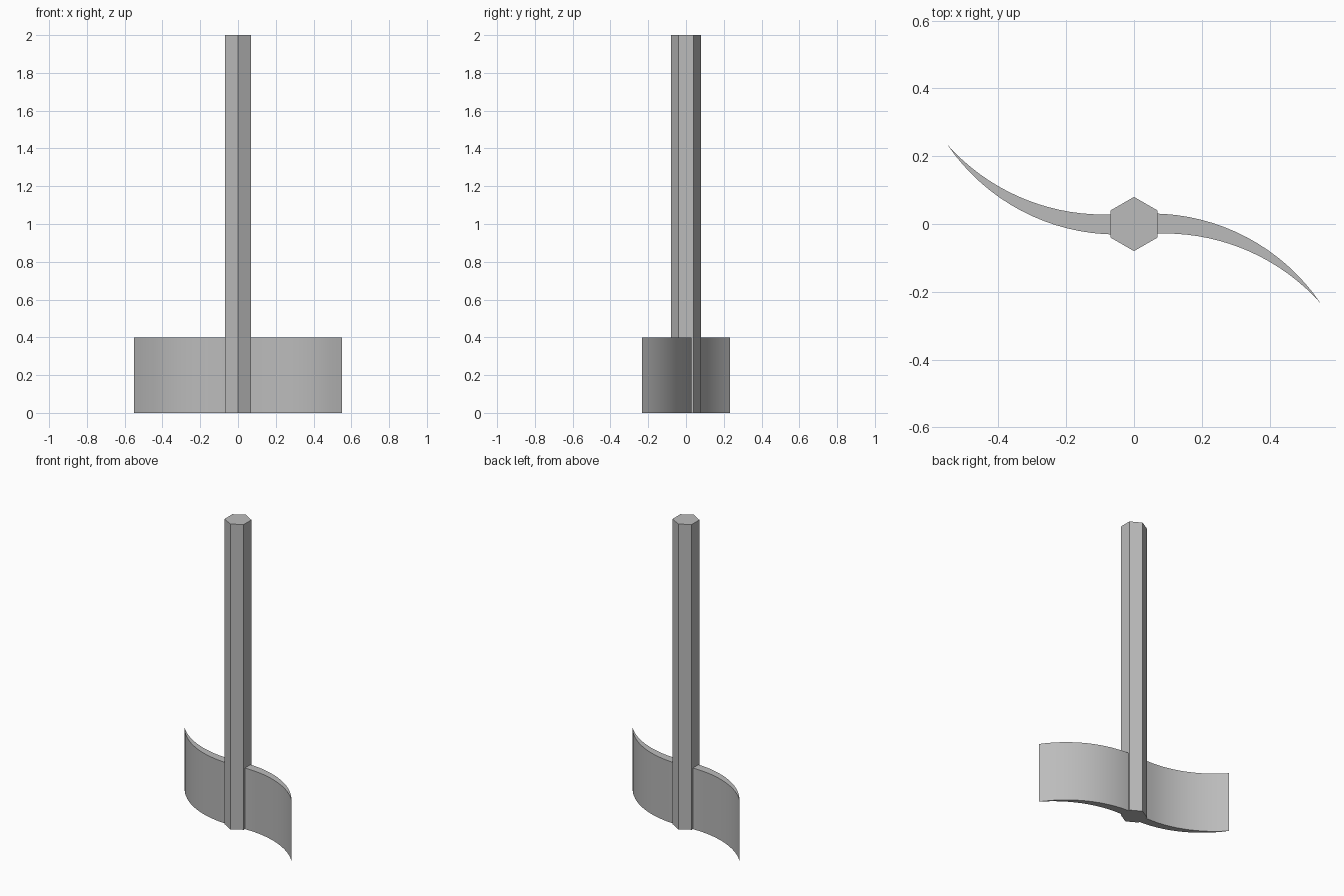
import bpy, bmesh, math
from mathutils import Matrix

cube = bpy.data.objects.get("Cube")
if cube:
    bpy.data.objects.remove(cube, do_unlink=True)

GREY = (0.5, 0.5, 0.5, 1)
metal = bpy.data.materials.new("grey_metal")
metal.use_nodes = True
metal.diffuse_color = GREY
metal.node_tree.nodes["Principled BSDF"].inputs["Base Color"].default_value = GREY

TIP_X, TIP_Y = 0.55, -0.233
STEPS = 16


def extrude_outline(name, points, height, smooth=False):
    """Make a vertical prism standing on the ground from a flat outline."""
    bm = bmesh.new()
    base = bm.faces.new([bm.verts.new((x, y, 0)) for x, y in points])
    top = bmesh.ops.extrude_face_region(bm, geom=[base], use_keep_orig=True)
    verts = [v for v in top["geom"] if isinstance(v, bmesh.types.BMVert)]
    bmesh.ops.translate(bm, verts=verts, vec=(0, 0, height))
    bmesh.ops.recalc_face_normals(bm, faces=bm.faces[:])
    mesh = bpy.data.meshes.new(name)
    bm.to_mesh(mesh)
    bm.free()
    mesh.materials.append(metal)
    obj = bpy.data.objects.new(name, mesh)
    bpy.context.collection.objects.link(obj)
    if smooth:
        bpy.ops.object.select_all(action="DESELECT")
        obj.select_set(True)
        bpy.context.view_layer.objects.active = obj
        bpy.ops.object.shade_smooth_by_angle(angle=math.radians(30))
    return obj


def arc_to_tip(start_x, start_y):
    """Arc that leaves horizontally and curls down to the blade tip."""
    dx, drop = TIP_X - start_x, start_y - TIP_Y
    radius = (dx * dx + drop * drop) / (2 * drop)
    sweep = math.asin(dx / radius)
    return [(start_x + radius * math.sin(sweep * i / STEPS),
             start_y - radius * (1 - math.cos(sweep * i / STEPS)))
            for i in range(STEPS + 1)]


# Hexagonal shaft
hexagon = [(0.08 * math.sin(i * math.pi / 3), 0.08 * math.cos(i * math.pi / 3))
           for i in range(6)]
extrude_outline("hex_shaft", hexagon, 2.0)

# Two curved blades tapering to a knife edge, half a turn apart
back = arc_to_tip(0.05, 0.031)
front = arc_to_tip(0.09, -0.028)
outline = [(0.04, 0.031)] + back + front[-2::-1] + [(0.04, -0.028)]
extrude_outline("left_blade", outline, 0.4, smooth=True)
right_outline = [(-x, -y) for x, y in outline]
extrude_outline("right_blade", right_outline, 0.4, smooth=True)
